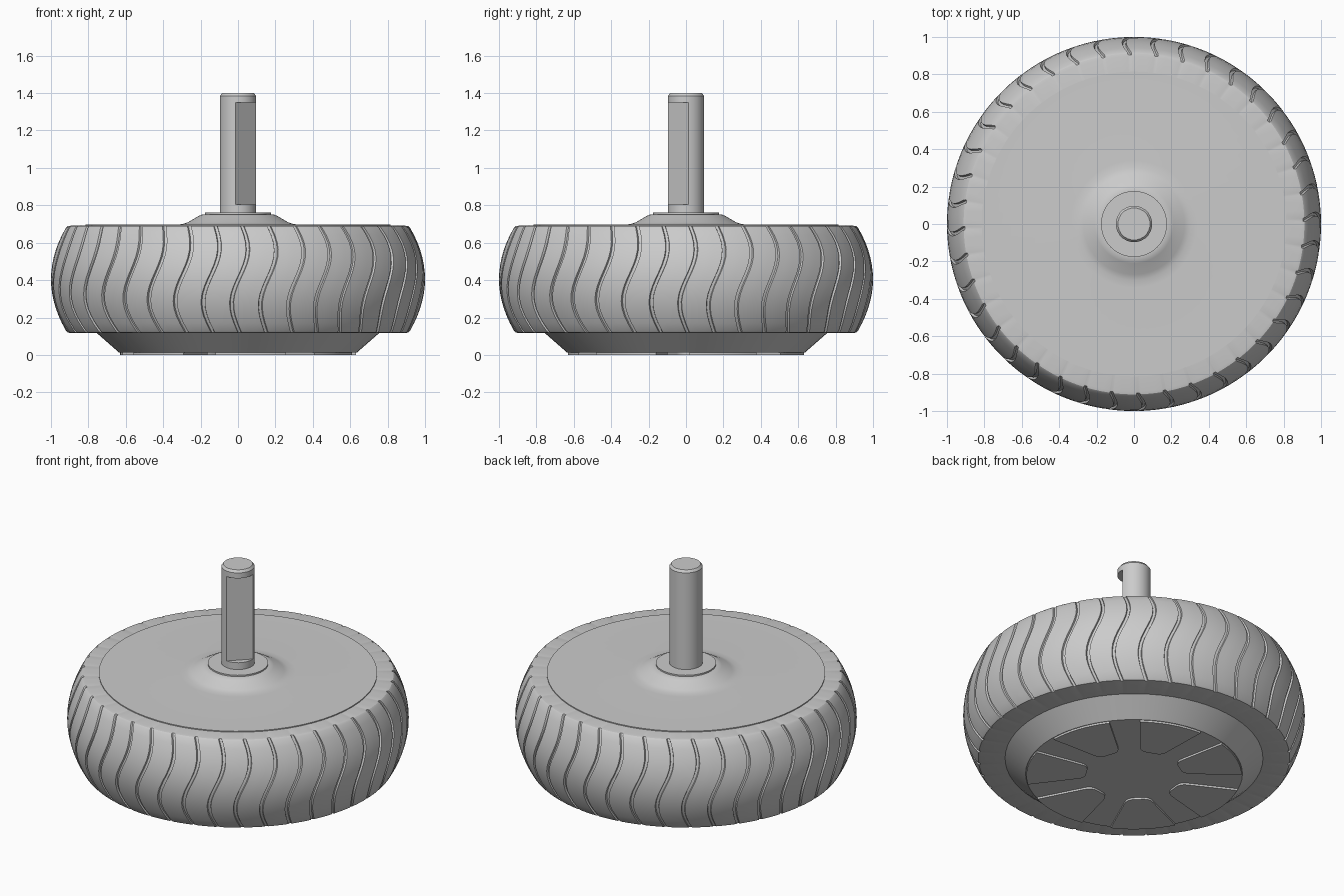
import bpy, bmesh
from math import sin, cos, pi, tau, radians
from mathutils import Matrix, Vector

cube = bpy.data.objects.get("Cube")
if cube:
    bpy.data.objects.remove(cube, do_unlink=True)

grey = bpy.data.materials.new("plain grey")
grey.use_nodes = True
colour = (0.6, 0.6, 0.6, 1)
grey.diffuse_color = colour
grey.node_tree.nodes["Principled BSDF"].inputs["Base Color"].default_value = colour


def finish(bm, name):
    """Clean the mesh, link it and shade it."""
    bmesh.ops.remove_doubles(bm, verts=bm.verts[:], dist=1e-5)
    bmesh.ops.recalc_face_normals(bm, faces=bm.faces[:])
    mesh = bpy.data.meshes.new(name)
    bm.to_mesh(mesh)
    bm.free()
    mesh.materials.append(grey)
    obj = bpy.data.objects.new(name, mesh)
    bpy.context.collection.objects.link(obj)
    bpy.ops.object.select_all(action='DESELECT')
    obj.select_set(True)
    bpy.context.view_layer.objects.active = obj
    bpy.ops.object.shade_smooth_by_angle(angle=radians(30))
    return obj


def revolve(name, profile, columns, place, closed=False):
    """Skin a profile round the z axis; place() gives each vertex."""
    bm = bmesh.new()
    rings = [[bm.verts.new(place(p, c)) for c in columns] for p in profile]
    pairs = list(zip(rings, rings[1:]))
    if closed:
        pairs.append((rings[-1], rings[0]))
    n = len(columns)
    for a, b in pairs:
        for i in range(n):
            j = (i + 1) % n
            bm.faces.new((a[i], a[j], b[j], b[i]))
    return finish(bm, name)


def around(p, angle):
    return Vector((p[0] * cos(angle), p[0] * sin(angle), p[1]))


# Tyre: bulged tread with wavy grooves
GROOVES, STEPS = 40, 14
MID, HALF = 0.405, 0.275
tread = []
for i in range(STEPS + 1):
    t = -1 + 2 * i / STEPS
    tread.append((1 - 0.08 * t * t, MID + HALF * t, 0.012))
tyre_profile = ([(0.72, 0.117, 0), (0.895, 0.117, 0), (0.911, 0.12, 0.008)] + tread
                + [(0.911, 0.688, 0.008), (0.895, 0.691, 0), (0.72, 0.691, 0)])
tyre_columns = []
for k in range(GROOVES):
    for shift, cut in ((-0.011, 0), (-0.008, 1), (0.008, 1), (0.011, 0),
                       (0.056, 0), (0.101, 0)):
        tyre_columns.append((tau * k / GROOVES + shift, cut))


def tyre_point(p, col):
    r, z, depth = p
    wave = 0.01 + 0.045 * sin(tau * (z - 0.42) / 0.6)
    return around((r - depth * col[1], z), col[0] + wave)


revolve("tyre", tyre_profile, tyre_columns, tyre_point, closed=True)

# Hub: tapered underside, flat top and raised collar
hub_profile = [(0, 0.012), (0.635, 0.012), (0.755, 0.117), (0.755, 0.3),
               (0.815, 0.3), (0.815, 0.697), (0.34, 0.697), (0.3, 0.699),
               (0.27, 0.708), (0.21, 0.743), (0.19, 0.751), (0.176, 0.752),
               (0.176, 0.761), (0, 0.761)]
revolve("hub", hub_profile, [tau * i / 64 for i in range(64)], around)

# Axle: round shaft with one flat milled into its side
RADIUS = 0.0975
FLAT_DIR = Vector((1, -1, 0)).normalized()
FLAT = RADIUS * cos(radians(52.5))
axle_profile = [(0, 0.74, 0), (RADIUS, 0.74, 0), (RADIUS, 0.805, 0),
                (RADIUS, 0.805, 1), (RADIUS, 1.35, 1), (RADIUS, 1.35, 0),
                (RADIUS, 1.385, 0), (0.086, 1.4, 0), (0, 1.4, 0)]


def axle_point(p, angle):
    v = around(p, angle)
    over = v.dot(FLAT_DIR) - FLAT
    return v - FLAT_DIR * over if p[2] and over > 0 else v


revolve("axle", axle_profile, [tau * (i + 0.5) / 24 for i in range(24)], axle_point)

# Raised wedge pads on the underside of the hub
PADS = 7
side = [(0.28, 0.035), (0.288, 0.058), (0.305, 0.075), (0.33, 0.086)]
rim = [(0.63 * cos(a), 0.63 * sin(a))
       for a in (radians(17.5) * (1 - i / 4) for i in range(9))]
outline = side + rim + [(x, -y) for x, y in reversed(side)]
bm = bmesh.new()
for k in range(PADS):
    turn = Matrix.Rotation(radians(225) + tau * k / PADS, 3, 'Z')
    face = bm.faces.new([bm.verts.new(turn @ Vector((x, y, 0))) for x, y in outline])
    top = bmesh.ops.extrude_face_region(bm, geom=[face])["geom"]
    moved = [g for g in top if isinstance(g, bmesh.types.BMVert)]
    bmesh.ops.translate(bm, verts=moved, vec=(0, 0, 0.014))
finish(bm, "hub_pads")
